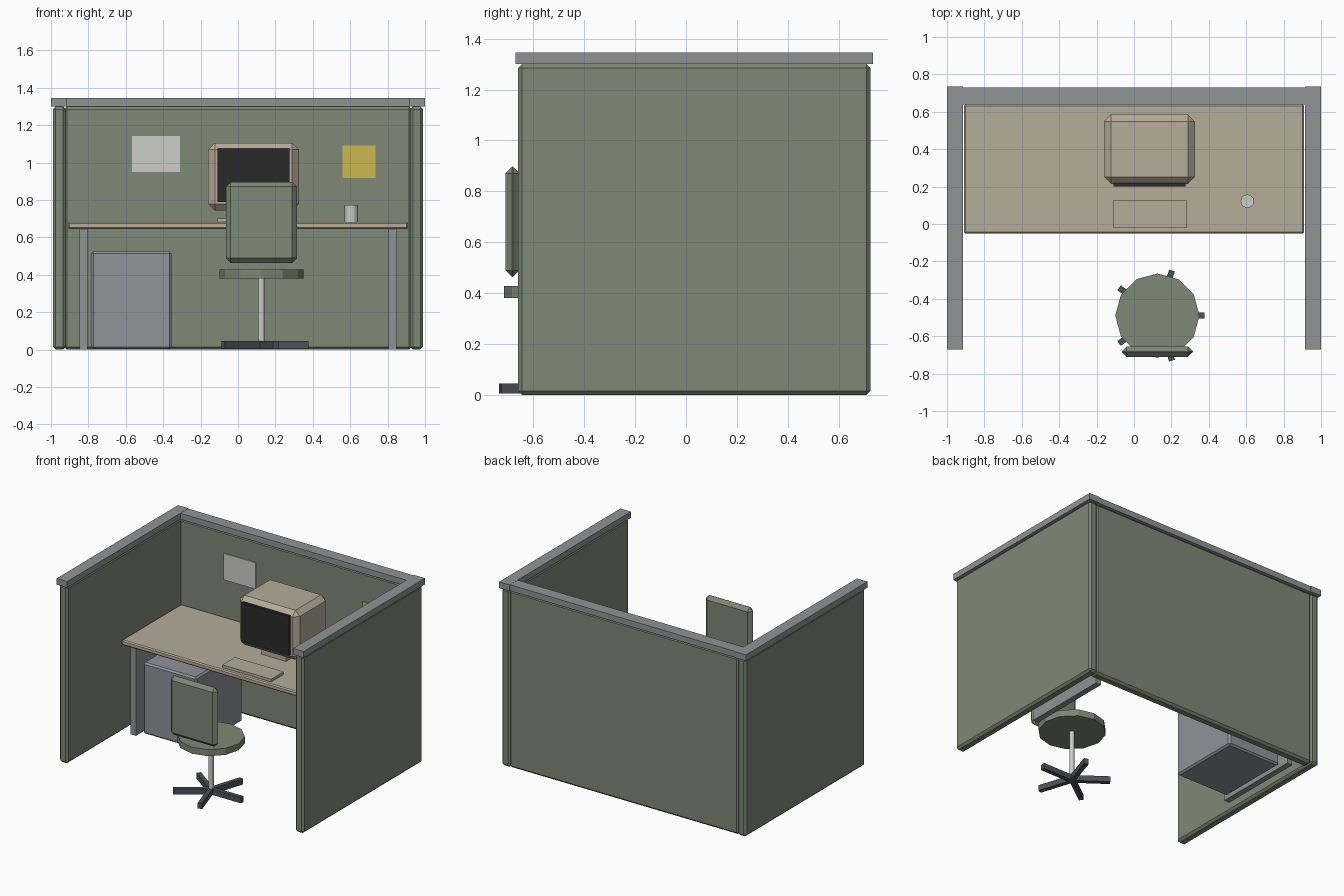
import bpy, bmesh, math
from mathutils import Vector

cube = bpy.data.objects.get("Cube")
if cube:
    bpy.data.objects.remove(cube, do_unlink=True)


def material(name, r, g, b):
    """Flat material from display values 0-255."""
    lin = [((c / 255 + 0.055) / 1.055) ** 2.4 for c in (r, g, b)] + [1.0]
    m = bpy.data.materials.new(name)
    m.use_nodes = True
    m.diffuse_color = lin
    bsdf = next(n for n in m.node_tree.nodes if n.type == "BSDF_PRINCIPLED")
    bsdf.inputs["Base Color"].default_value = lin
    return m


fabric = material("sage_fabric", 126, 136, 118)
trim = material("grey_trim", 144, 147, 149)
cabinet_paint = material("cabinet_grey", 143, 147, 154)
beige = material("warm_beige", 182, 172, 154)
screen_black = material("screen_black", 42, 42, 43)
base_dark = material("dark_grey_plastic", 76, 80, 86)
white = material("off_white", 204, 204, 200)
yellow = material("note_yellow", 205, 184, 78)


def finish(name, bm, mat, bevel=0.0):
    if bevel:
        bmesh.ops.bevel(bm, geom=bm.edges[:], offset=bevel, segments=1,
                        profile=0.5, affect="EDGES")
    mesh = bpy.data.meshes.new(name)
    bm.to_mesh(mesh)
    bm.free()
    mesh.materials.append(mat)
    ob = bpy.data.objects.new(name, mesh)
    bpy.context.collection.objects.link(ob)
    return ob


def box(name, x, y, z, mat, bevel=0.0):
    """Box from (min, max) ranges on each axis."""
    bm = bmesh.new()
    bmesh.ops.create_cube(bm, size=1)
    for v in bm.verts:
        v.co = Vector([(a + b) / 2 + c * (b - a)
                       for c, (a, b) in zip(v.co, (x, y, z))])
    return finish(name, bm, mat, bevel)


def cylinder(name, x, y, z, radius, sides, mat):
    bm = bmesh.new()
    bmesh.ops.create_cone(bm, cap_ends=True, segments=sides, radius1=radius,
                          radius2=radius, depth=z[1] - z[0])
    bmesh.ops.translate(bm, verts=bm.verts, vec=(x, y, sum(z) / 2))
    return finish(name, bm, mat)


def mirrored(a, b, side):
    return tuple(sorted((a * side, b * side)))


# Partition walls with top caps, and desk legs, on both sides
for side, label in ((1, "left"), (-1, "right")):
    box(label + "_wall", mirrored(0.92, 0.99, side), (-0.66, 0.725), (0, 1.3),
        fabric, 0.015)
    box(label + "_wall_cap", mirrored(0.915, 1, side), (-0.67, 0.735),
        (1.3, 1.345), trim)
    box(label + "_desk_leg", mirrored(0.805, 0.848, side), (-0.03, 0.62),
        (0, 0.648), trim)
box("back_wall", (-0.93, 0.93), (0.65, 0.72), (0, 1.3), fabric, 0.015)
box("back_wall_cap", (-0.915, 0.915), (0.64, 0.73), (1.3, 1.344), trim)

# Desk and cabinet
box("desk_top", (-0.91, 0.91), (-0.05, 0.64), (0.645, 0.682), beige, 0.008)
box("cabinet", (-0.785, -0.355), (0.02, 0.56), (0.003, 0.525),
    cabinet_paint, 0.012)

# Computer
box("monitor", (-0.16, 0.325), (0.215, 0.585), (0.743, 1.105), beige, 0.036)
box("monitor_screen", (-0.11, 0.275), (0.2, 0.22), (0.79, 1.075), screen_black)
box("monitor_stand", (-0.02, 0.18), (0.3, 0.5), (0.68, 0.75), beige)
box("keyboard", (-0.112, 0.283), (-0.02, 0.125), (0.68, 0.702), beige)

# Mug and pinned papers
cylinder("mug", 0.606, 0.122, (0.68, 0.772), 0.036, 12, white)
box("white_paper", (-0.568, -0.31), (0.637, 0.645), (0.95, 1.143), white)
box("yellow_note", (0.56, 0.735), (0.637, 0.645), (0.917, 1.09), yellow)
for name in ("white_paper", "yellow_note"):
    bpy.data.objects[name].location.y = 0.0055

# Office chair
CX, CY = 0.125, -0.49
cylinder("chair_seat", CX, CY, (0.38, 0.428), 0.225, 12, fabric)
cylinder("chair_post", CX, CY, (0.03, 0.385), 0.018, 12, white)
box("chair_back", (-0.065, 0.315), (-0.71, -0.655), (0.463, 0.897),
    fabric, 0.026)
for i in range(5):
    arm = box("chair_base_arm_%d" % (i + 1), (0, 0.253), (-0.016, 0.016),
              (0.004, 0.045), base_dark)
    arm.location = (CX, CY, 0)
    arm.rotation_euler.z = math.radians(72 * i)
